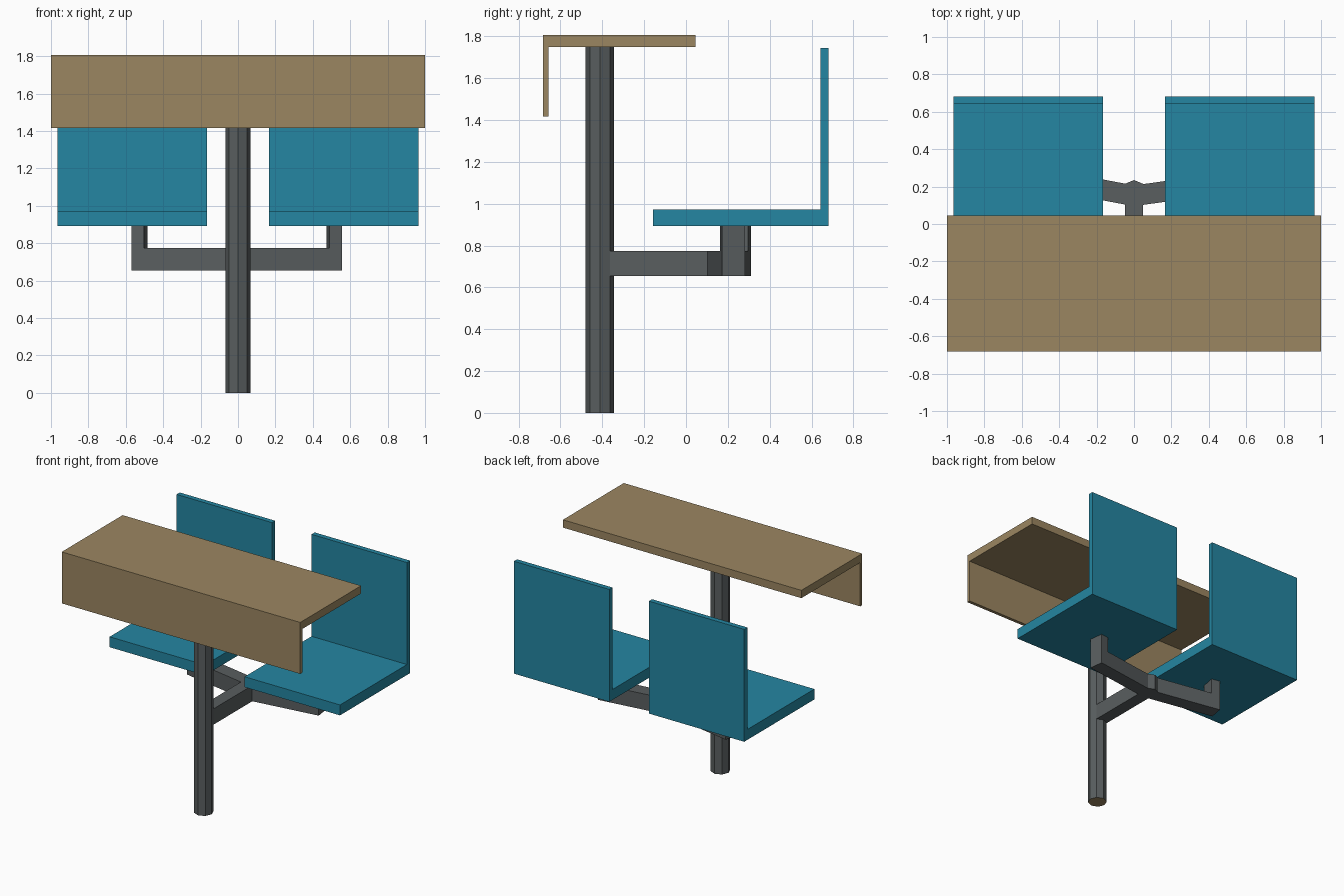
import bpy
from math import radians, cos, sin, pi
from mathutils import Matrix

if "Cube" in bpy.data.objects:
    bpy.data.objects.remove(bpy.data.objects["Cube"])


def material(name, rgb):
    m = bpy.data.materials.new(name)
    m.diffuse_color = (*rgb, 1)
    m.use_nodes = True
    m.node_tree.nodes["Principled BSDF"].inputs["Base Color"].default_value = m.diffuse_color
    return m


wood = material("wood", (0.33, 0.24, 0.12))
teal = material("teal", (0.018, 0.24, 0.36))
metal = material("dark_metal", (0.10, 0.112, 0.115))


def prism(name, outline, offset, mat):
    """Extrude a closed 3D outline by an offset vector (offset along its normal)."""
    n = len(outline)
    far = [tuple(a + b for a, b in zip(p, offset)) for p in outline]
    faces = [list(range(n))[::-1], list(range(n, 2 * n))]
    faces += [[i, (i + 1) % n, n + (i + 1) % n, n + i] for i in range(n)]
    mesh = bpy.data.meshes.new(name)
    mesh.from_pydata(list(outline) + far, [], faces)
    mesh.materials.append(mat)
    ob = bpy.data.objects.new(name, mesh)
    bpy.context.collection.objects.link(ob)
    return ob


def side_profile(name, yz, x0, x1, mat):
    return prism(name, [(x0, y, z) for y, z in yz], (x1 - x0, 0, 0), mat)


def octagon(name, y, z0, z1, r=0.068):
    ring = [(r * cos(i * pi / 4), y + r * sin(i * pi / 4), z0) for i in range(8)]
    return prism(name, ring, (0, 0, z1 - z0), metal)


# Desk top with its hanging front panel
side_profile("desk_top", [(-0.683, 1.417), (-0.658, 1.417), (-0.658, 1.748),
                          (0.046, 1.748), (0.046, 1.807), (-0.683, 1.807)], -1, 1, wood)

# Two L-shaped seats
seat = [(-0.158, 0.893), (0.682, 0.893), (0.682, 1.745),
        (0.644, 1.745), (0.644, 0.972), (-0.158, 0.972)]
for side, x0 in (("left", -0.966), ("right", 0.166)):
    side_profile(side + "_seat", seat, x0, x0 + 0.80, teal)

# Post with a brown foot cap
post = octagon("post", -0.412, 0, 1.75)
post.data.materials.append(wood)
post.data.polygons[0].material_index = 1

# Beam running back from the post to the hub
side_profile("beam", [(-0.412, 0.655), (0.16, 0.655), (0.16, 0.775), (-0.412, 0.775)],
             -0.048, 0.048, metal)
octagon("hub", 0.167, 0.655, 0.775)

# Splayed arms, each turned up at the end to carry a seat
for side, angle, length in (("right", 7.9, 0.554), ("left", 180 - 10.6, 0.570)):
    inner = length - 0.068
    xz = [(0, 0.655), (0, 0.775), (inner, 0.775), (inner, 0.895),
          (length, 0.895), (length, 0.655)]
    arm = prism(side + "_arm", [(x, -0.055, z) for x, z in xz], (0, 0.11, 0), metal)
    arm.data.transform(Matrix.Translation((0, 0.151, 0)) @ Matrix.Rotation(radians(angle), 4, 'Z'))
